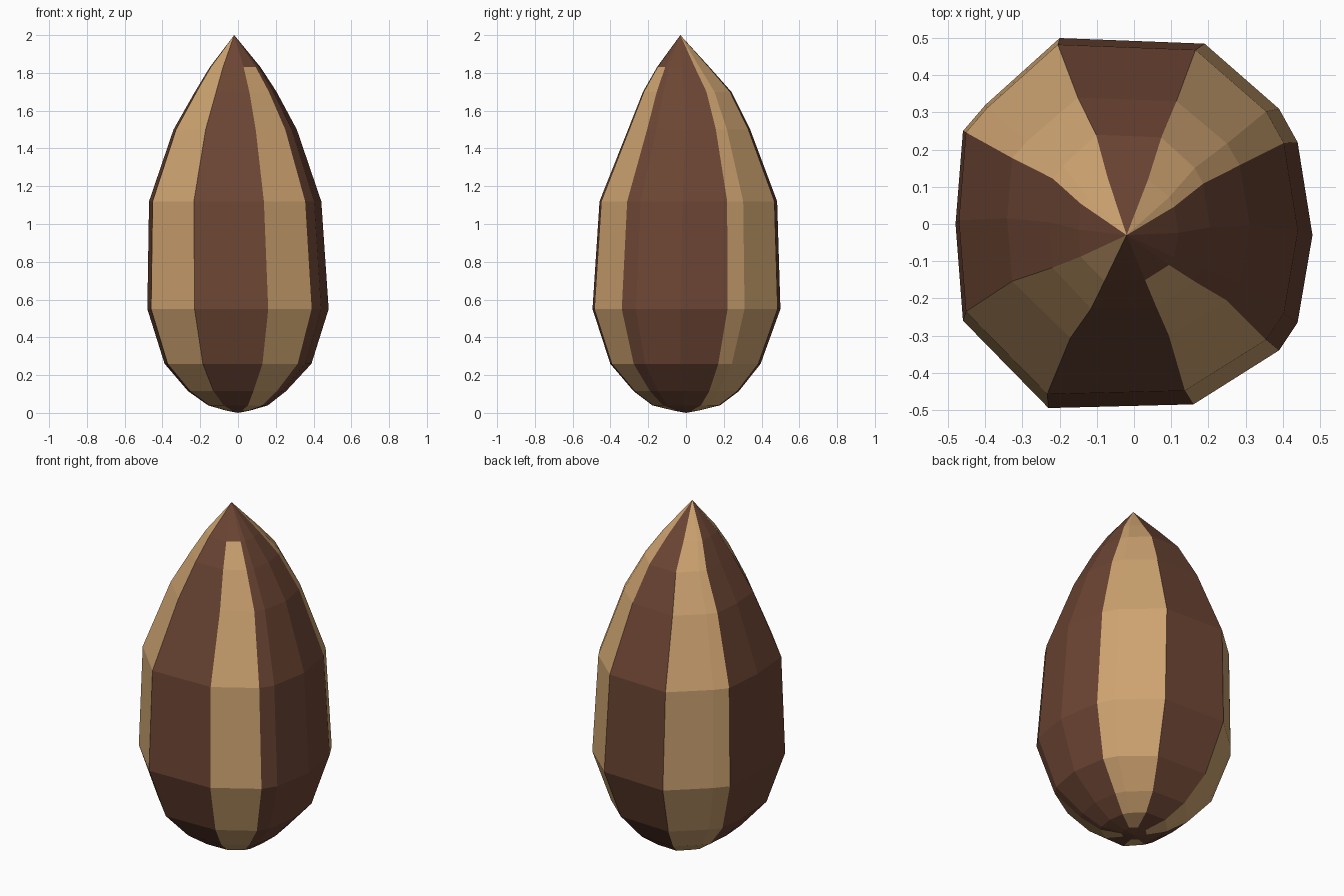
import bpy, bmesh

if "Cube" in bpy.data.objects:
    bpy.data.objects.remove(bpy.data.objects["Cube"])

def material(name, rgb):
    m = bpy.data.materials.new(name)
    m.diffuse_color = (*rgb, 1)
    m.use_nodes = True
    m.node_tree.nodes["Principled BSDF"].inputs["Base Color"].default_value = m.diffuse_color
    return m

# Cross-section at the widest height, counter-clockwise from the front left.
# Third value: stripe colour of the side starting at that corner (0 brown, 1 tan).
SECTION = [(-0.23, -0.495, 0), (0.16, -0.485, 1), (0.39, -0.34, 0), (0.44, -0.265, 0),
           (0.48, -0.03, 0), (0.44, 0.22, 1), (0.39, 0.31, 1), (0.19, 0.485, 0),
           (-0.20, 0.50, 1), (-0.40, 0.32, 1), (-0.46, 0.25, 0), (-0.48, 0.0, 0),
           (-0.46, -0.26, 1)]

# Rings: height, centre x, centre y, scale x, scale y
RINGS = [(0.012, 0.0, 0.0, 0.13, 0.13),
         (0.04, 0.0, 0.0, 0.33, 0.36),
         (0.115, -0.005, 0.0, 0.54, 0.56),
         (0.26, 0.0, -0.005, 0.81, 0.80),
         (0.55, 0.0, 0.0, 1.0, 1.0),
         (1.12, -0.015, 0.01, 0.95, 0.945),
         (1.50, -0.015, 0.015, 0.68, 0.65),
         (1.70, -0.012, 0.005, 0.45, 0.47),
         (1.83, -0.015, -0.015, 0.28, 0.28)]

bm = bmesh.new()
loops = [[bm.verts.new((cx + x * sx, cy + y * sy, z)) for x, y, _ in SECTION]
         for z, cx, cy, sx, sy in RINGS]
base = bm.verts.new((0, 0, 0))
tip = bm.verts.new((-0.02, -0.03, 2.0))
n = len(SECTION)

for i, (_, _, colour) in enumerate(SECTION):
    j = (i + 1) % n
    # striped sides
    for low, high in zip(loops, loops[1:]):
        bm.faces.new((low[i], low[j], high[j], high[i])).material_index = colour
    # pointed tip: the front right stripe stops short of it
    bm.faces.new((loops[-1][i], loops[-1][j], tip)).material_index = 0 if i == 1 else colour
    # brown underside button
    bm.faces.new((loops[0][j], loops[0][i], base)).material_index = 0

bmesh.ops.recalc_face_normals(bm, faces=bm.faces)
mesh = bpy.data.meshes.new("striped_seed")
bm.to_mesh(mesh)
bm.free()
mesh.materials.append(material("dark_brown", (0.15, 0.06, 0.034)))
mesh.materials.append(material("tan", (0.62, 0.37, 0.165)))
seed = bpy.data.objects.new("striped_seed", mesh)
bpy.context.collection.objects.link(seed)
